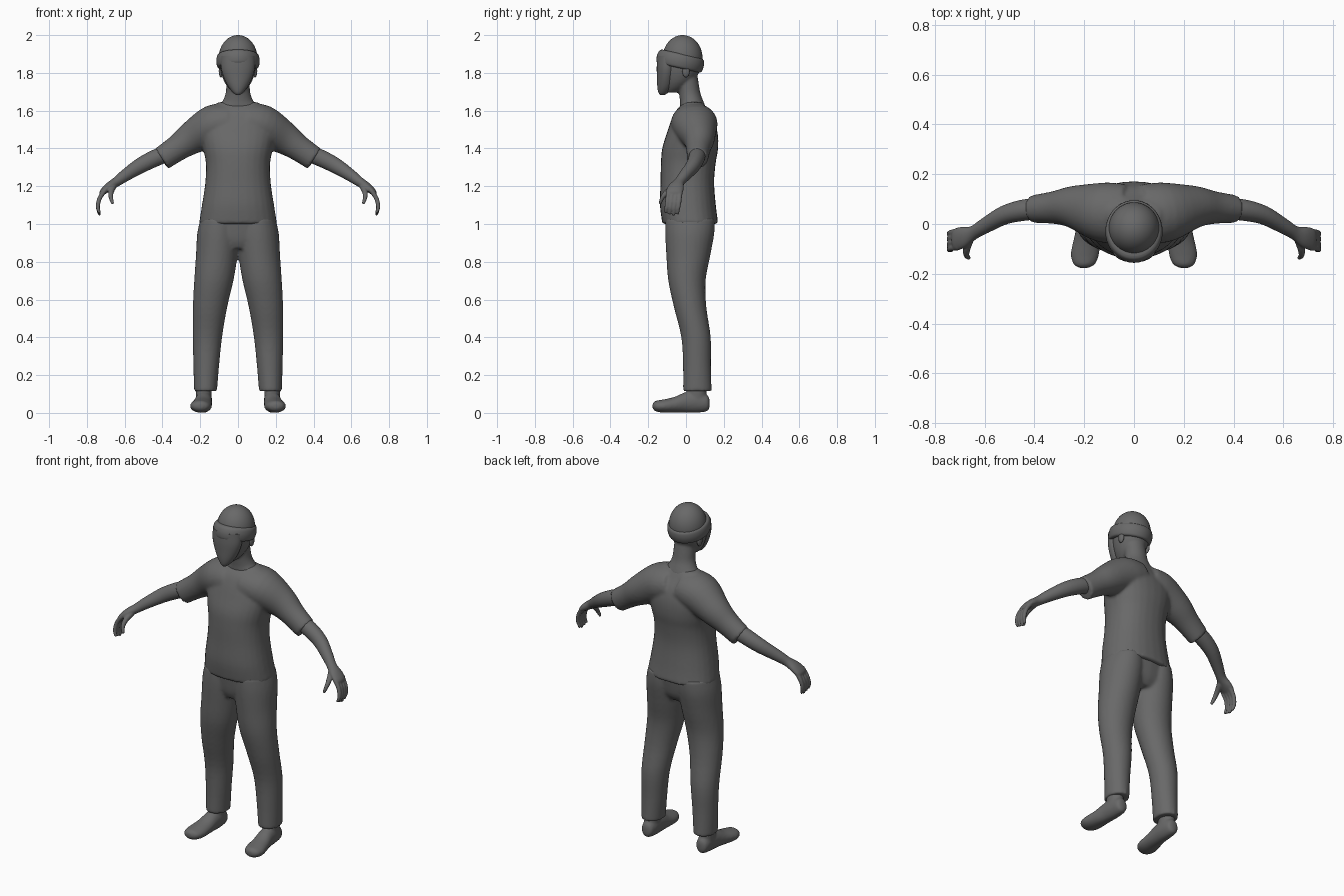
import bpy
import bmesh
import math
from mathutils import Vector, Matrix

default_cube = bpy.data.objects.get("Cube")
if default_cube:
    bpy.data.objects.remove(default_cube, do_unlink=True)

# One plain material for the whole figure
grey = bpy.data.materials.new("dark_grey")
grey.use_nodes = True
colour = (0.14, 0.14, 0.14, 1)
grey.diffuse_color = colour
shader = next(n for n in grey.node_tree.nodes if n.type == "BSDF_PRINCIPLED")
shader.inputs["Base Color"].default_value = colour

FLAT_AXES = {
    "Z": (Vector((1, 0, 0)), Vector((0, 1, 0))),
    "Y": (Vector((1, 0, 0)), Vector((0, 0, 1))),
}


def smooth_rows(rows, steps=4):
    """Catmull-Rom interpolation through the cross-section rows."""
    result = []
    last = len(rows) - 1
    for i in range(last):
        quad = [rows[max(0, min(last, i + k))] for k in (-1, 0, 1, 2)]
        for s in range(steps):
            t = s / steps
            row = []
            for a, b, c, d in zip(*quad):
                row.append(b + 0.5 * t * (c - a + t * (2 * a - 5 * b + 4 * c - d
                                                       + t * (3 * (b - c) + d - a))))
            result.append(row)
    result.append(list(rows[last]))
    return result


def loft(bm, rows, axis=None, side=1, sides=28, power=2.0):
    """Skin oval sections (x, y, z, radius, radius); axis None follows the path."""
    rows = smooth_rows(rows)
    centres = [Vector((side * r[0], r[1], r[2])) for r in rows]
    rings = []
    for i, row in enumerate(rows):
        if axis:
            u, v = FLAT_AXES[axis]
        else:
            ahead = centres[min(i + 1, len(rows) - 1)]
            tangent = (ahead - centres[max(i - 1, 0)]).normalized()
            u = Vector((0, 1, 0))
            u = (u - tangent * u.dot(tangent)).normalized()
            v = tangent.cross(u)
        ring = []
        for k in range(sides):
            angle = math.tau * k / sides
            c, s = math.cos(angle), math.sin(angle)
            c = math.copysign(abs(c) ** (2 / power), c)
            s = math.copysign(abs(s) ** (2 / power), s)
            ring.append(bm.verts.new(centres[i] + u * c * row[3] + v * s * row[4]))
        rings.append(ring)
    for lower, upper in zip(rings, rings[1:]):
        for k in range(sides):
            n = (k + 1) % sides
            bm.faces.new((lower[k], lower[n], upper[n], upper[k]))
    bm.faces.new(rings[0][::-1])
    bm.faces.new(rings[-1])


def finish(name, bm, voxel=None, relax=5):
    """Turn the mesh into an object, optionally fusing its overlapping pieces."""
    bmesh.ops.recalc_face_normals(bm, faces=bm.faces)
    mesh = bpy.data.meshes.new(name)
    bm.to_mesh(mesh)
    bm.free()
    mesh.materials.append(grey)
    obj = bpy.data.objects.new(name, mesh)
    bpy.context.collection.objects.link(obj)
    bpy.ops.object.select_all(action="DESELECT")
    obj.select_set(True)
    bpy.context.view_layer.objects.active = obj
    bpy.ops.object.shade_smooth_by_angle(angle=math.radians(50))
    if voxel:
        fuse = obj.modifiers.new("fuse", "REMESH")
        fuse.mode = "VOXEL"
        fuse.voxel_size = voxel
        fuse.use_smooth_shade = True
        soften = obj.modifiers.new("soften", "SMOOTH")
        soften.factor = 0.5
        soften.iterations = relax
    return obj


# Shirt: torso and both short sleeves
shirt = bmesh.new()
loft(shirt, [
    (0, .023, 1.0, .207, .148), (0, .01, 1.1, .191, .148),
    (0, .007, 1.22, .173, .142), (0, .012, 1.32, .17, .145),
    (0, .022, 1.4, .185, .148), (0, .033, 1.48, .2, .135),
    (0, .035, 1.55, .185, .113), (0, .032, 1.6, .15, .085),
    (0, .04, 1.645, .105, .05)], "Z", power=2.25)
for side in (1, -1):
    loft(shirt, [
        (.04, .04, 1.54, .12, .1), (.13, .048, 1.52, .12, .11),
        (.24, .068, 1.458, .087, .088), (.32, .066, 1.403, .066, .07),
        (.405, .06, 1.345, .056, .064)], side=side)
finish("shirt", shirt, .009)

# Trousers: pelvis and both legs
trousers = bmesh.new()
loft(trousers, [
    (0, .015, .87, .12, .09), (0, .02, .92, .19, .115),
    (0, .022, 1.03, .195, .13)], "Z")
for side in (1, -1):
    loft(trousers, [
        (.172, .06, .115, .061, .076), (.168, .058, .25, .068, .074),
        (.162, .053, .4, .078, .078), (.148, .022, .56, .091, .086),
        (.128, .005, .7, .104, .099), (.113, .012, .83, .11, .116),
        (.104, .02, .95, .112, .13), (.1, .022, 1.03, .098, .13)], "Z", side)
finish("trousers", trousers, .009)

for side, label in ((1, "left"), (-1, "right")):
    # Arm with palm, four curled fingers and thumb
    arm = bmesh.new()
    loft(arm, [
        (.36, .063, 1.38, .043, .045), (.44, .056, 1.348, .043, .045),
        (.52, .036, 1.307, .038, .041), (.6, -.008, 1.255, .031, .032),
        (.645, -.035, 1.222, .028, .026), (.685, -.052, 1.195, .042, .023),
        (.715, -.062, 1.17, .044, .017), (.722, -.065, 1.155, .036, .012)],
        side=side)
    for finger in range(4):
        y = -.03 - finger * .021
        tip = 1.045 + .006 * abs(finger - 1)
        loft(arm, [
            (.705, y, 1.178, .013, .013), (.733, y - .004, 1.135, .012, .012),
            (.742, y - .01, 1.09, .011, .011), (.732, y - .015, tip, .007, .007)],
            side=side, sides=12)
    loft(arm, [
        (.66, -.06, 1.2, .018, .018), (.672, -.1, 1.17, .015, .015),
        (.673, -.125, 1.14, .012, .012), (.662, -.138, 1.105, .008, .008)],
        side=side, sides=12)
    finish(label + "_arm", arm, .005, 3)

    # Shoe with ankle
    shoe = bmesh.new()
    loft(shoe, [
        (.18, .125, .05, .012, .02), (.18, .112, .052, .034, .043),
        (.18, .06, .06, .043, .059), (.183, 0, .056, .046, .055),
        (.19, -.06, .043, .052, .042), (.197, -.12, .036, .057, .035),
        (.2, -.162, .036, .043, .027), (.202, -.177, .036, .015, .012)], "Y", side)
    loft(shoe, [
        (.18, .06, .04, .04, .045), (.182, .057, .11, .042, .051),
        (.182, .06, .2, .045, .05)], "Z", side)
    finish(label + "_shoe", shoe, .007, 4)

    # Small ear tucked below the hat
    ear = bmesh.new()
    place = Matrix.LocRotScale(Vector((side * .09, 0, 1.81)), None,
                               Vector((.012, .02, .034)))
    bmesh.ops.create_uvsphere(ear, u_segments=16, v_segments=10, radius=1, matrix=place)
    finish(label + "_ear", ear)

# Neck and skull fused together
head = bmesh.new()
loft(head, [
    (0, .035, 1.57, .12, .06), (0, .035, 1.62, .106, .066),
    (0, .03, 1.65, .082, .062), (0, .02, 1.69, .066, .057),
    (0, .012, 1.74, .062, .056), (0, 0, 1.82, .06, .055)], "Z")
loft(head, [
    (0, -.075, 1.695, .022, .03), (0, -.058, 1.72, .05, .055),
    (0, -.04, 1.76, .076, .083), (0, -.03, 1.82, .093, .105),
    (0, -.03, 1.9, .095, .105)], "Z")
finish("head_and_neck", head, .007, 4)

# Smooth pointed face standing proud of the skull
face = bmesh.new()
loft(face, [
    (0, -.125, 1.682, .008, .01), (0, -.12, 1.696, .027, .026),
    (0, -.11, 1.73, .053, .042), (0, -.104, 1.78, .077, .05),
    (0, -.1, 1.83, .09, .055), (0, -.096, 1.89, .09, .056)], "Z")
finish("face", face)

# Knitted hat: dome and tilted rolled brim
dome = bmesh.new()
place = Matrix.LocRotScale(Vector((0, -.018, 1.88)), None, Vector((.102, .105, .12)))
bmesh.ops.create_uvsphere(dome, u_segments=40, v_segments=24, radius=1, matrix=place)
finish("hat_dome", dome)

brim = bmesh.new()
loft(brim, [
    (0, 0, -.038, .098, .112), (0, 0, -.03, .11, .122),
    (0, 0, 0, .115, .127), (0, 0, .028, .11, .121),
    (0, 0, .038, .098, .108)], "Z", sides=40)
brim_object = finish("hat_brim", brim)
brim_object.location = (0, -.03, 1.863)
brim_object.rotation_euler.x = -.22
